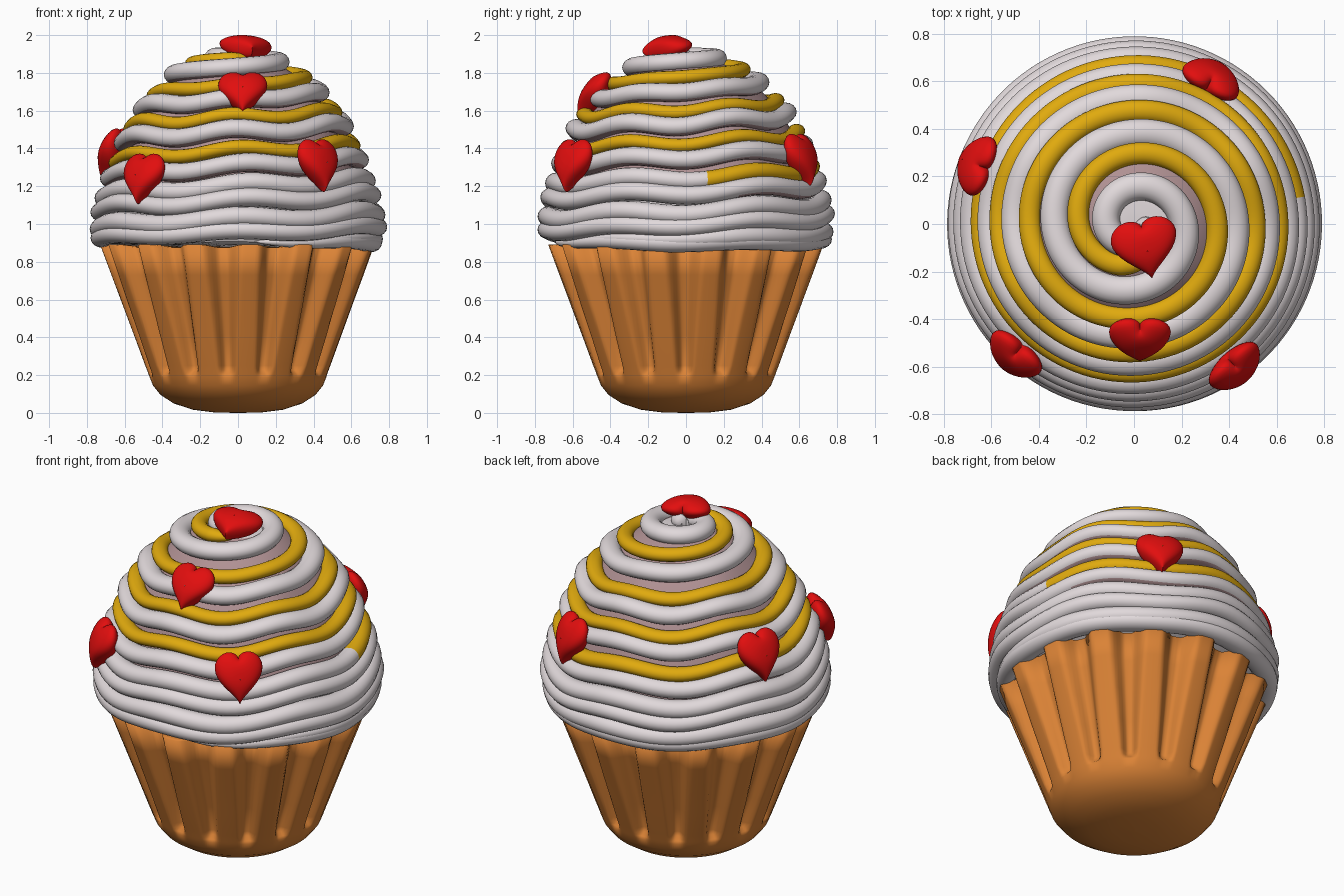
import bpy, math
from mathutils import Vector, Matrix

if "Cube" in bpy.data.objects:
    bpy.data.objects.remove(bpy.data.objects["Cube"])

TAU = 2 * math.pi


def material(name, rgb):
    m = bpy.data.materials.new(name)
    lin = [((c / 255 + 0.055) / 1.055) ** 2.4 for c in rgb]
    m.diffuse_color = (*lin, 1)
    m.use_nodes = True
    m.node_tree.nodes["Principled BSDF"].inputs["Base Color"].default_value = m.diffuse_color
    return m


WHITE = material("cream_white", (225, 217, 219))
MAUVE = material("dusky_mauve", (176, 145, 147))
GOLD = material("golden_yellow", (224, 170, 14))
CUP = material("baked_orange_brown", (219, 131, 54))
RED = material("heart_red", (226, 14, 14))


def make(name, verts, faces, mats, idx=None):
    me = bpy.data.meshes.new(name)
    me.from_pydata(verts, [], faces)
    for m in mats:
        me.materials.append(m)
    if idx:
        me.polygons.foreach_set("material_index", idx)
    me.shade_smooth()
    ob = bpy.data.objects.new(name, me)
    bpy.context.collection.objects.link(ob)
    return ob


def ring_faces(rings, n):
    return [(i * n + j, i * n + (j + 1) % n, (i + 1) * n + (j + 1) % n, (i + 1) * n + j)
            for i in range(rings - 1) for j in range(n)]


# Fluted baking cup: lathe profile with grooves that widen upwards
FLUTES, SEG = 15, 15 * 20
profile = [(0.002, 0), (0.12, 0.002), (0.24, 0.017), (0.34, 0.05), (0.41, 0.095), (0.45, 0.145),
           (0.468, 0.19), (0.474, 0.205), (0.481, 0.225), (0.491, 0.25), (0.55, 0.41),
           (0.61, 0.57), (0.67, 0.73), (0.73, 0.89), (0.70, 0.892), (0.4, 0.87), (0.002, 0.87)]
verts = []
for i, (r, z) in enumerate(profile):
    k = min(max((z - 0.2) / 0.69, 0), 1)
    depth = min(max((z - 0.195) / 0.04, 0), 1) * (0.055 + 0.035 * k)
    if i > 14:
        depth = 0
    width = 0.24 + 0.14 * k
    for j in range(SEG):
        a = TAU * j / SEG
        u = ((a - math.radians(-97)) / TAU * FLUTES + 0.5) % 1 - 0.5
        g = min(max((width - abs(u)) / (width * 0.8), 0), 1)
        g = g * g * (3 - 2 * g)
        rr = r - depth * g
        verts.append((rr * math.cos(a), rr * math.sin(a), z - (0.015 * g if i in (13, 14) else 0)))
cup = make("fluted_cup", verts, [f for f in ring_faces(len(profile), SEG)], [CUP])

# Frosting spiral: (turn, radius, height), turning clockwise from the front
PATH = [(-1, 0.02, 1.885), (-0.5, 0.09, 1.885), (0, 0.17, 1.875), (0.5, 0.295, 1.82),
        (1, 0.395, 1.735), (1.5, 0.475, 1.645), (2, 0.535, 1.565), (2.5, 0.585, 1.475),
        (3, 0.62, 1.39), (3.5, 0.66, 1.29), (4, 0.69, 1.2), (4.5, 0.715, 1.11),
        (5, 0.73, 1.025), (5.5, 0.725, 0.95), (6, 0.71, 0.91), (6.5, 0.69, 0.905)]


def path(t):
    f = min(max((t + 1) * 2, 0), len(PATH) - 1.001)
    i = int(f)
    u = f - i
    p = [PATH[min(max(i + d, 0), len(PATH) - 1)] for d in (-1, 0, 1, 2)]
    return [0.5 * (2 * p[1][c] + (p[2][c] - p[0][c]) * u
                   + (2 * p[0][c] - 5 * p[1][c] + 4 * p[2][c] - p[3][c]) * u * u
                   + (3 * p[1][c] - p[0][c] - 3 * p[2][c] + p[3][c]) * u ** 3) for c in (1, 2)]


def wave(a, z):
    amp = 0.018 * min(max((1.8 - z) / 0.25, 0), 1) * min(max((z - 0.85) / 0.2, 0.3), 1)
    return amp * -math.cos(6 * a + 0.4 * math.sin(9 * z))


def piped(name, t0, t1, shift, size, mats, rule):
    """Tube along the spiral; shift moves it down between the turns."""
    n, steps = 16, int((t1 - t0) * 110)
    verts, idx = [], []
    for i in range(steps + 1):
        t = t0 + (t1 - t0) * i / steps
        r, z = path(t)
        a = -math.pi / 2 - TAU * (t - shift)
        z += wave(a, z)
        taper = math.sqrt(max(min(1, (t - t0) / 0.12, (t1 - t) / 0.2), 0.002))
        w, h = size(t)
        for j in range(n):
            p = TAU * j / n
            rr = r + w * taper * math.cos(p)
            verts.append((rr * math.cos(a), rr * math.sin(a), z + h * taper * math.sin(p)))
            if i < steps:
                idx.append(rule(t, TAU * (j + 0.5) / n))
    return make(name, verts, ring_faces(steps + 1, n), mats, idx)


def fade(t):
    return min(max((t - 3.3) / 0.6, 0), 1)


piped("gold_frosting_swirl", -0.08, 5.9, 0,
      lambda t: (0.046 + 0.01 * fade(t), 0.038 + 0.014 * fade(t)),
      [GOLD, WHITE], lambda t, p: 1 if t > 3.72 else 0)
piped("white_frosting_swirl", -0.95, 6.4, 0.42,
      lambda t: (0.06, 0.05),
      [WHITE, MAUVE], lambda t, p: 1 if 0 < t < 4.1 and math.sin(p) < -0.6 else 0)

# Frosting core seen in the gaps between the swirls
N = 96
verts, idx = [], []
levels = [path(-1 + 7 * i / 70) for i in range(71)] + [(0.3, 0.895)]
for r, z in levels:
    rr = max(r - 0.022, 0.002)
    for j in range(N):
        a = TAU * j / N
        verts.append((rr * math.cos(a), rr * math.sin(a), z - 0.01 + wave(a, z)))
for r, z in levels[:-1]:
    idx += [0 if r < 0.17 or z < 1.17 else 1] * N
make("frosting_core", verts, [f[::-1] for f in ring_faces(len(levels), N)], [WHITE, MAUVE], idx)


# Puffy candy hearts: outline at the rim easing to an oval in the middle
def heart(name, centre, az, tilt, roll, w, h, d):
    az, tilt, roll = map(math.radians, (az, tilt, roll))
    n = Vector((math.cos(az) * math.cos(tilt), math.sin(az) * math.cos(tilt), math.sin(tilt)))
    x = Vector((-math.sin(az), math.cos(az), 0))
    rot = Matrix((x, n.cross(x), n)).transposed() @ Matrix.Rotation(roll, 3, 'Z')
    seg, rings, verts = 48, 19, []
    for i in range(rings):
        p = math.pi * (i / (rings - 1) - 0.5)
        s = max(math.cos(p), 0.004) ** 0.8
        k = s ** 3
        for j in range(seg):
            q = TAU * j / seg
            hx = 0.5 * math.sin(q) * (k * math.sin(q) ** 2 + (1 - k) * 0.9)
            hy = (13 * math.cos(q) - 3.5 * math.cos(2 * q) - 1.5 * math.cos(3 * q)
                  - 0.5 * math.cos(4 * q) + 2.3) / 26.4
            hy = k * hy + (1 - k) * (0.42 * math.cos(q) + 0.06)
            v = Vector((hx * s * w, hy * s * h, 0.5 * d * math.sin(p)))
            verts.append(Vector(centre) + rot @ v)
    make(name, verts, [f for f in ring_faces(rings, seg)][::1], [RED]).data.flip_normals()


heart("heart_top", (0.05, -0.105, 1.935), -55, 79, -23, 0.28, 0.26, 0.12)
heart("heart_front_upper", (0.025, -0.485, 1.69), -90, 35, 0, 0.26, 0.27, 0.13)
heart("heart_front_left", (-0.505, -0.555, 1.24), -130, 18, 0, 0.26, 0.28, 0.13)
heart("heart_front_right", (0.43, -0.605, 1.31), -48, 16, 0, 0.26, 0.29, 0.13)
heart("heart_left", (-0.665, 0.25, 1.37), 160, 20, 0, 0.26, 0.29, 0.13)
heart("heart_back", (0.33, 0.615, 1.34), 62, 18, 0, 0.26, 0.29, 0.13)
